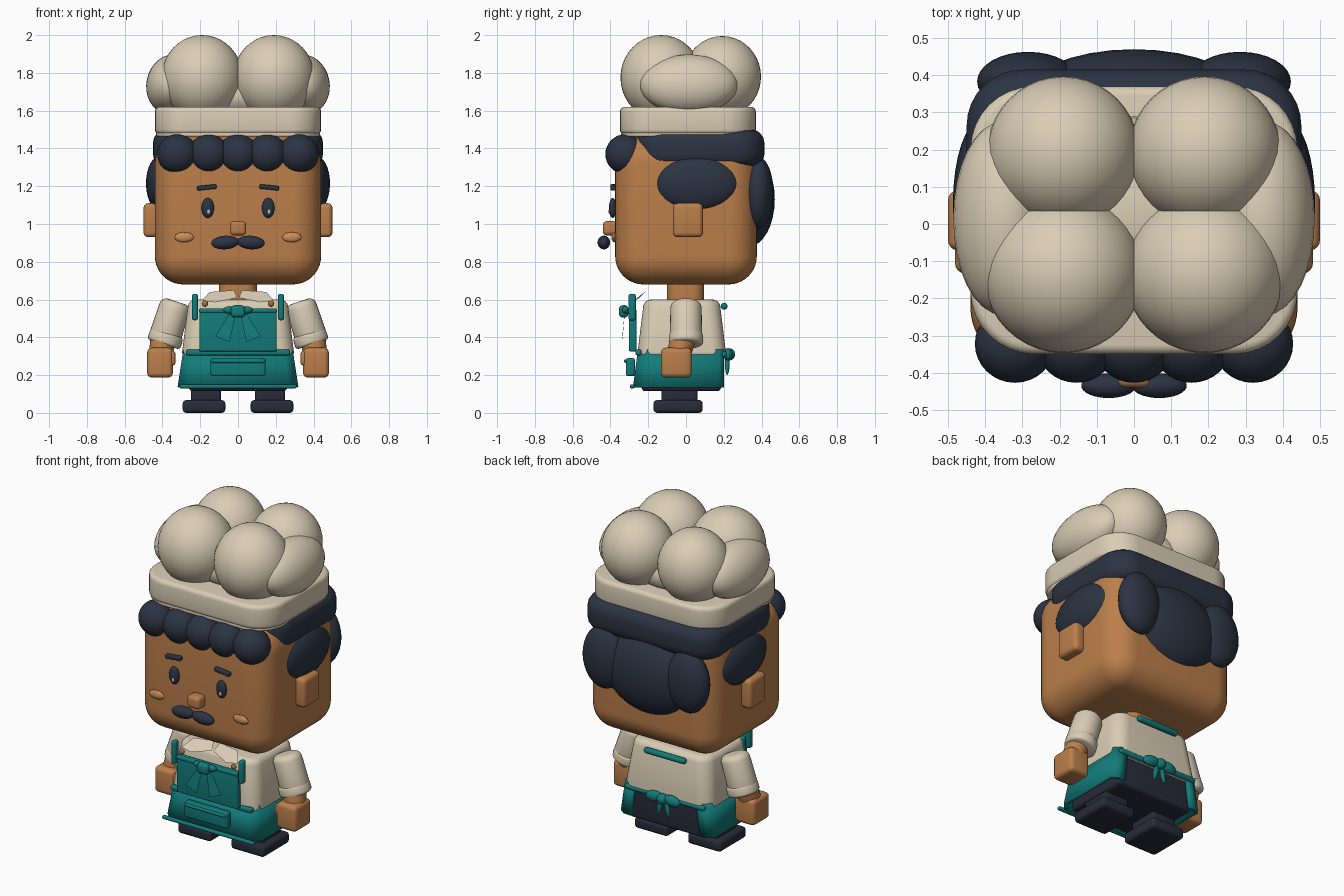
import bpy, bmesh, math
from mathutils import Matrix, Vector

if "Cube" in bpy.data.objects:
    bpy.data.objects.remove(bpy.data.objects["Cube"])


def material(name, r, g, b):
    m = bpy.data.materials.new(name)
    m.use_nodes = True
    m.diffuse_color = (r, g, b, 1)
    bsdf = m.node_tree.nodes["Principled BSDF"]
    bsdf.inputs["Base Color"].default_value = (r, g, b, 1)
    bsdf.inputs["Roughness"].default_value = 0.8
    return m


SKIN = material("skin", 0.50, 0.21, 0.07)
CHEEK = material("cheek", 0.60, 0.27, 0.10)
CREAM = material("cream_cloth", 0.70, 0.61, 0.46)
TEAL = material("teal_cloth", 0.006, 0.20, 0.195)
HAIR = material("dark_hair", 0.024, 0.034, 0.055)
DARK = material("dark_trousers", 0.021, 0.025, 0.040)
BUTTON = material("copper_button", 0.42, 0.15, 0.04)
GLINT = material("eye_glint", 0.5, 0.5, 0.5)


def finish(name, bm, mat, loc=(0, 0, 0), rot=(0, 0, 0)):
    bmesh.ops.recalc_face_normals(bm, faces=bm.faces)
    me = bpy.data.meshes.new(name)
    bm.to_mesh(me)
    bm.free()
    me.materials.append(mat)
    for p in me.polygons:
        p.use_smooth = True
    me.set_sharp_from_angle(angle=math.radians(35))
    ob = bpy.data.objects.new(name, me)
    ob.location = loc
    ob.rotation_euler = [math.radians(a) for a in rot]
    bpy.context.collection.objects.link(ob)
    return ob


def box(name, lo, hi, mat, r=0.02, corner=None, top=(1, 1), rot=(0, 0, 0), seg=4):
    """Rounded box from corner to corner; corner = plan radius, top = taper."""
    lo, hi = Vector(lo), Vector(hi)
    bm = bmesh.new()
    bmesh.ops.create_cube(bm, size=1, matrix=Matrix.Diagonal((*(hi - lo), 1)))
    for v in bm.verts:
        if v.co.z > 0:
            v.co.x *= top[0]
            v.co.y *= top[1]
    flat = lambda e: abs(e.verts[0].co.z - e.verts[1].co.z) < 1e-5
    edges = bm.edges[:]
    if corner:
        bmesh.ops.bevel(bm, geom=[e for e in edges if not flat(e)], offset=corner,
                        segments=8, profile=0.5, affect='EDGES')
        edges = [e for e in bm.edges if flat(e)]
    bmesh.ops.bevel(bm, geom=edges, offset=r, segments=seg, profile=0.5, affect='EDGES')
    return finish(name, bm, mat, (lo + hi) / 2, rot)


def ball(name, loc, radii, mat, rot=(0, 0, 0), seg=32):
    bm = bmesh.new()
    bmesh.ops.create_uvsphere(bm, u_segments=seg, v_segments=seg // 2, radius=1,
                              matrix=Matrix.Diagonal((*radii, 1)))
    return finish(name, bm, mat, loc, rot)


def tube(name, a, b, ra, rb, mat, r=0.012):
    a, b = Vector(a), Vector(b)
    bm = bmesh.new()
    bmesh.ops.create_cone(bm, cap_ends=True, segments=28, radius1=ra, radius2=rb,
                          depth=(b - a).length)
    rim = [e for e in bm.edges if abs(e.verts[0].co.z - e.verts[1].co.z) < 1e-5]
    bmesh.ops.bevel(bm, geom=rim, offset=r, segments=4, profile=0.5, affect='EDGES')
    turn = (b - a).to_track_quat('Z', 'Y').to_matrix().to_4x4()
    bm.transform(Matrix.Translation((a + b) / 2) @ turn)
    return finish(name, bm, mat)


def panel(name, points, mat, thick=0.015):
    bm = bmesh.new()
    bm.faces.new([bm.verts.new(p) for p in points])
    bmesh.ops.solidify(bm, geom=bm.faces[:], thickness=thick)
    return finish(name, bm, mat)


# Head and neck
box("head", (-0.44, -0.375, 0.68), (0.44, 0.375, 1.47), SKIN, r=0.15, seg=10)
box("neck", (-0.1, -0.1, 0.56), (0.1, 0.095, 0.74), SKIN, r=0.01, corner=0.06)
box("nose", (-0.043, -0.44, 0.94), (0.043, -0.365, 1.015), SKIN, r=0.02)

# Hair
box("hair_cap", (-0.45, -0.27, 1.3), (0.45, 0.415, 1.5), HAIR, r=0.07, corner=0.15)
ball("back_hair", (0, 0.33, 1.13), (0.31, 0.14, 0.25), HAIR)
for i, x in enumerate((-0.32, -0.155, 0, 0.155, 0.32)):
    ball(f"fringe_curl_{i}", (x, -0.322, 1.37), (0.108, 0.105, 0.105), HAIR)

# Hat band and crown
box("hat_band", (-0.44, -0.35, 1.475), (0.44, 0.37, 1.62), CREAM, r=0.025, corner=0.17)
box("hat_band_rim", (-0.433, -0.345, 1.462), (0.433, 0.365, 1.492), CREAM, r=0.01, corner=0.17)
ball("crown_filler", (0, 0.03, 1.68), (0.3, 0.26, 0.15), CREAM)

# Torso, trousers
box("shirt", (-0.3, -0.26, 0.29), (0.3, 0.215, 0.6), CREAM, r=0.035, corner=0.08, top=(0.87, 0.84))
box("trousers", (-0.26, -0.235, 0.115), (0.26, 0.185, 0.33), DARK, r=0.02)

# Apron skirt, open at the back
bm = bmesh.new()
plan = ((0.21, 0.192), (0.25, 0.192), (0.28, 0.17), (0.28, -0.2), (0.24, -0.245))
plan = plan + tuple((-x, y) for x, y in reversed(plan))
rings = []
for z, k in ((0.135, 1.11), (0.335, 1)):
    rings.append([bm.verts.new((x * k, y * k if y < 0 else y, z)) for x, y in plan])
for i in range(len(plan) - 1):
    bm.faces.new((rings[0][i], rings[0][i + 1], rings[1][i + 1], rings[1][i]))
skirt = finish("apron_skirt", bm, TEAL)
solid = skirt.modifiers.new("thickness", 'SOLIDIFY')
solid.thickness = 0.02
solid.offset = 0
box("skirt_hem", (-0.31, -0.297, 0.13), (0.31, -0.272, 0.15), TEAL, r=0.008)
box("waistband", (-0.275, -0.268, 0.305), (0.275, -0.235, 0.335), TEAL, r=0.01)
box("apron_pocket", (-0.145, -0.318, 0.195), (0.145, -0.27, 0.29), TEAL, r=0.012)
box("pocket_hem", (-0.14, -0.328, 0.265), (0.14, -0.305, 0.283), TEAL, r=0.008)

# Apron bib
box("bib", (-0.205, -0.303, 0.325), (0.205, -0.262, 0.55), TEAL, r=0.01)
box("bib_hem", (-0.207, -0.31, 0.53), (0.207, -0.285, 0.552), TEAL, r=0.008)

# Neckerchief knot
box("kerchief_knot", (-0.038, -0.355, 0.505), (0.038, -0.305, 0.57), TEAL, r=0.02)

# Back strap, waist string and bow
tube("back_strap", (-0.14, 0.202, 0.565), (0.14, 0.202, 0.565), 0.018, 0.018, TEAL, 0.014)
tube("waist_string", (-0.27, 0.2, 0.31), (0.27, 0.2, 0.31), 0.016, 0.016, TEAL)
ball("bow_knot", (0, 0.23, 0.31), (0.032, 0.03, 0.032), TEAL)

for side, s in (("right", -1), ("left", 1)):
    # Face
    box(f"{side}_ear", (s * 0.46 - 0.04, -0.07, 0.93), (s * 0.46 + 0.04, 0.09, 1.11), SKIN, r=0.025)
    ball(f"{side}_eye", (s * 0.16, -0.388, 1.085), (0.033, 0.02, 0.053), HAIR)
    ball(f"{side}_eye_glint", (s * 0.16 + 0.004, -0.405, 1.065), (0.009, 0.005, 0.014), GLINT, seg=12)
    box(f"{side}_brow", (s * 0.165 - 0.052, -0.4, 1.182), (s * 0.165 + 0.052, -0.37, 1.206),
        HAIR, r=0.007, rot=(0, s * 6, 0))
    ball(f"{side}_cheek", (s * 0.285, -0.38, 0.93), (0.052, 0.015, 0.027), CHEEK, seg=12)
    ball(f"{side}_moustache", (s * 0.068, -0.435, 0.902), (0.074, 0.033, 0.036), HAIR, rot=(0, s * 4, 0))

    # Side and back hair
    ball(f"{side}_side_hair", (s * 0.41, 0.055, 1.215), (0.077, 0.225, 0.148), HAIR)
    ball(f"{side}_back_lobe", (s * 0.285, 0.383, 1.165), (0.137, 0.08, 0.19), HAIR)

    # Hat puffs
    ball(f"{side}_front_puff", (s * 0.19, -0.132, 1.775), (0.215, 0.215, 0.225), CREAM, seg=40)
    ball(f"{side}_back_puff", (s * 0.19, 0.192, 1.78), (0.205, 0.205, 0.215), CREAM, seg=40)
    ball(f"{side}_side_puff", (s * 0.355, 0.015, 1.74), (0.13, 0.26, 0.158), CREAM, rot=(0, s * -12, 0))

    # Arm and hand
    tube(f"{side}_sleeve", (s * 0.325, 0, 0.59), (s * 0.392, 0, 0.385), 0.082, 0.086, CREAM, 0.035)
    tube(f"{side}_cuff", (s * 0.374, 0, 0.425), (s * 0.394, 0, 0.362), 0.09, 0.092, CREAM, 0.018)
    tube(f"{side}_forearm", (s * 0.39, -0.01, 0.42), (s * 0.412, -0.04, 0.30), 0.07, 0.062, SKIN)
    box(f"{side}_hand", (s * 0.413 - 0.068, -0.132, 0.187), (s * 0.413 + 0.068, 0.03, 0.345), SKIN, r=0.025)
    box(f"{side}_thumb", (s * 0.355 - 0.024, -0.125, 0.25), (s * 0.355 + 0.024, -0.07, 0.33), SKIN, r=0.018)

    # Leg and shoe
    box(f"{side}_leg", (s * 0.17 - 0.08, -0.13, 0.04), (s * 0.17 + 0.08, 0.06, 0.15), DARK, r=0.015)
    box(f"{side}_shoe", (s * 0.18 - 0.113, -0.172, 0), (s * 0.18 + 0.113, 0.088, 0.068), DARK, r=0.02)

    # Collar, strap and button
    panel(f"{side}_collar", [(s * x, y, z) for x, y, z in (
        (0.005, -0.245, 0.61), (0.12, -0.285, 0.585), (0.19, -0.275, 0.595),
        (0.15, -0.215, 0.64), (0.02, -0.205, 0.65))], CREAM)
    box(f"{side}_strap", (s * 0.228 - 0.016, -0.305, 0.49), (s * 0.228 + 0.016, -0.265, 0.63), TEAL, r=0.012)
    ball(f"{side}_button", (s * 0.175, -0.292, 0.578), (0.017, 0.012, 0.017), BUTTON, seg=16)

    # Kerchief tail and wing, bow loop and tail
    panel(f"{side}_kerchief_tail", [(s * x, y, z) for x, y, z in (
        (0.01, -0.325, 0.53), (0.05, -0.325, 0.52), (0.12, -0.335, 0.405), (0.045, -0.34, 0.375))], TEAL, 0.02)
    ball(f"{side}_kerchief_wing", (s * 0.045, -0.32, 0.545), (0.032, 0.018, 0.02), TEAL, seg=16)
    ball(f"{side}_bow_loop", (s * 0.06, 0.222, 0.31), (0.055, 0.025, 0.032), TEAL, rot=(0, s * 8, 0))
    ball(f"{side}_bow_tail", (s * 0.025, 0.218, 0.255), (0.016, 0.012, 0.055), TEAL, rot=(0, s * -12, 0), seg=16)
